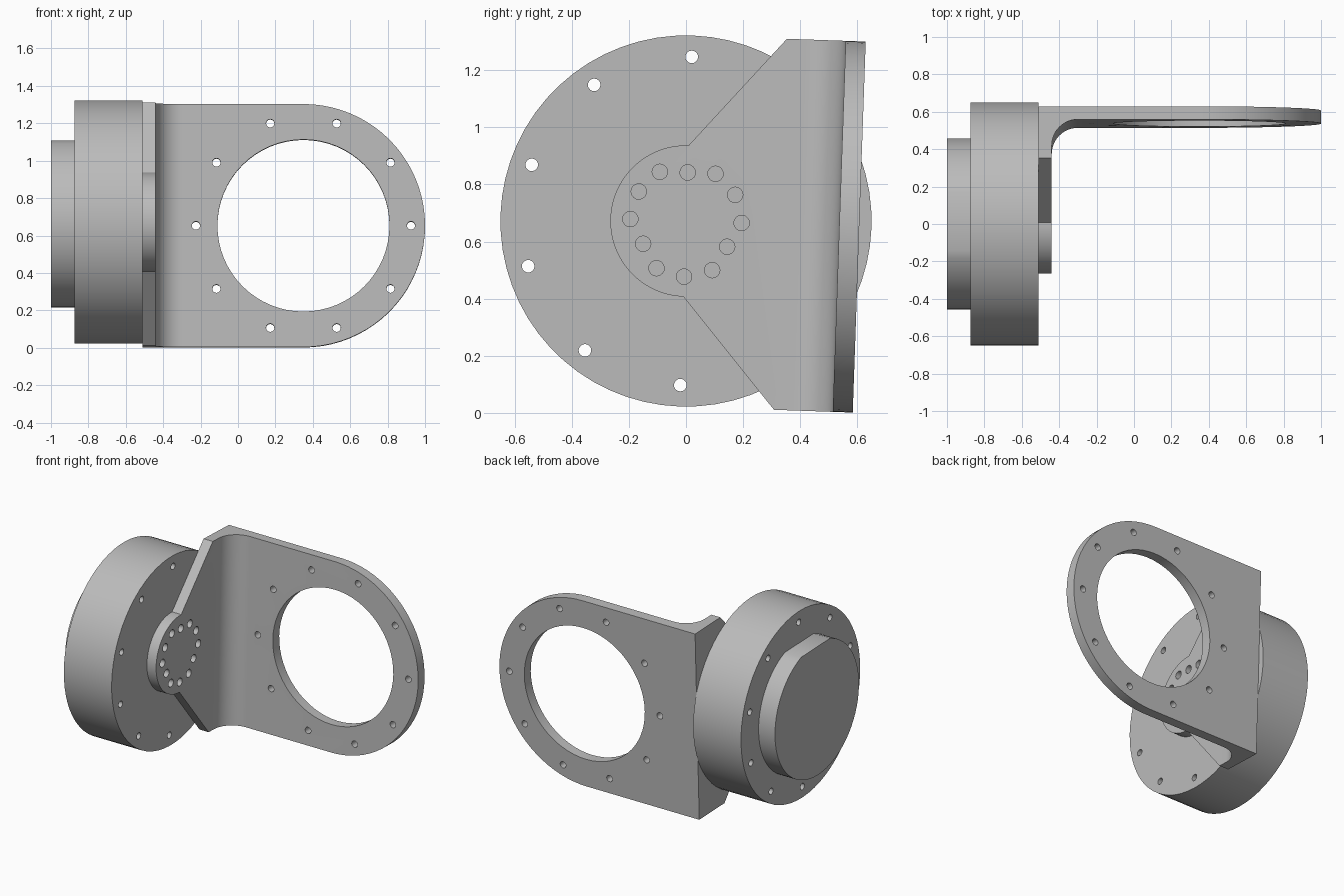
import bpy, bmesh, math
from mathutils import Matrix

cube = bpy.data.objects.get("Cube")
if cube:
    bpy.data.objects.remove(cube, do_unlink=True)

AXIS_HEIGHT = 0.672
TILT = math.radians(-2)
PLATE_X = 0.35          # centre of the ring end of the bracket
RADIUS = 0.65

grey = bpy.data.materials.new("machined grey")
grey.use_nodes = True
grey.diffuse_color = (0.5, 0.5, 0.5, 1)
grey.node_tree.nodes["Principled BSDF"].inputs["Base Color"].default_value = (0.5, 0.5, 0.5, 1)


def arc(cx, cy, r, start, end, steps):
    """Points along an arc, angles in degrees."""
    angles = [math.radians(start + (end - start) * i / steps) for i in range(steps + 1)]
    return [(cx + r * math.cos(a), cy + r * math.sin(a)) for a in angles]


def circle(cx, cy, r, steps=64):
    return arc(cx, cy, r, 0, 360, steps)[:-1]


def prisms(name, outlines, axis, low, high):
    """Extrude closed outlines along an axis into one object."""
    place = {"x": lambda a, b, t: (t, a, b),
             "y": lambda a, b, t: (a, t, b),
             "z": lambda a, b, t: (a, b, t)}[axis]
    bm = bmesh.new()
    for outline in outlines:
        ends = [[bm.verts.new(place(a, b, t)) for a, b in outline] for t in (low, high)]
        bm.faces.new(ends[0])
        bm.faces.new(ends[1])
        for i in range(len(outline)):
            j = (i + 1) % len(outline)
            bm.faces.new((ends[0][i], ends[0][j], ends[1][j], ends[1][i]))
    bmesh.ops.recalc_face_normals(bm, faces=bm.faces)
    mesh = bpy.data.meshes.new(name)
    bm.to_mesh(mesh)
    bm.free()
    mesh.materials.append(grey)
    obj = bpy.data.objects.new(name, mesh)
    bpy.context.collection.objects.link(obj)
    return obj


def combine(obj, cutter, operation):
    """Apply a boolean and discard the cutter."""
    mod = obj.modifiers.new("cut", "BOOLEAN")
    mod.operation, mod.object, mod.solver = operation, cutter, "EXACT"
    graph = bpy.context.evaluated_depsgraph_get()
    mesh = bpy.data.meshes.new_from_object(obj.evaluated_get(graph))
    obj.modifiers.clear()
    obj.data = mesh
    bpy.data.objects.remove(cutter, do_unlink=True)


def bolt_circle(cx, start, count, ring, hole, near=None):
    """Hole outlines around a ring; every fourth may sit nearer the centre."""
    holes = []
    for k in range(count):
        a = math.radians(start + 360 * k / count)
        r = near if near and k % 4 == 0 else ring
        holes.append(circle(cx + r * math.cos(a), r * math.sin(a), hole, 20))
    return holes


# Drum with ten through holes
drum = prisms("drum", [circle(0, 0, RADIUS)], "x", -0.875, -0.51)
combine(drum, prisms("drum_holes", bolt_circle(0, 90, 10, 0.575, 0.022), "x", -1.2, 0), "DIFFERENCE")

# Rear boss with a shallow flat on top
flat = math.degrees(math.asin(0.43 / 0.458))
boss = prisms("rear_boss", [arc(0, 0, 0.458, 180 - flat, 360 + flat, 60)], "x", -1.0, -0.875)

# Bracket: filleted angle section, trimmed by the outlines of both plates
section = [(-0.51, -0.5), (-0.44, -0.5)] + arc(-0.3, 0.397, 0.14, 180, 90, 12)
section += [(1.2, 0.537), (1.2, 0.607), (-0.51, 0.607)]
bracket = prisms("bracket", [section], "z", -0.75, 0.75)

leg = arc(0, 0, 0.265, 90, 270, 40) + [(0.46, -0.8), (0.8, -0.8), (0.8, 0.8), (0.46, 0.8)]
combine(bracket, prisms("leg_outline", [leg], "x", -0.8, 1.5), "INTERSECT")

plate = arc(PLATE_X, 0, RADIUS, -90, 90, 40) + [(-0.7, RADIUS), (-0.7, -RADIUS)]
combine(bracket, prisms("plate_outline", [plate], "y", -0.9, 0.9), "INTERSECT")

# Bracket openings: large window, plate bolt holes, leg bolt holes
openings = [circle(PLATE_X, 0, 0.46)] + bolt_circle(PLATE_X, 0, 10, 0.575, 0.022)
combine(bracket, prisms("plate_openings", openings, "y", 0.45, 0.8), "DIFFERENCE")
leg_holes = bolt_circle(0, 90, 12, 0.195, 0.027, near=0.17)
combine(bracket, prisms("leg_holes", leg_holes, "x", -0.6, -0.4), "DIFFERENCE")

# Tilt about the drum axis, lift to the ground, and shade
pose = Matrix.Translation((0, 0, AXIS_HEIGHT)) @ Matrix.Rotation(TILT, 4, "X")
bpy.ops.object.select_all(action="DESELECT")
for obj in (drum, boss, bracket):
    obj.data.transform(pose)
    obj.select_set(True)
    bpy.context.view_layer.objects.active = obj
bpy.ops.object.shade_smooth_by_angle(angle=math.radians(30))
